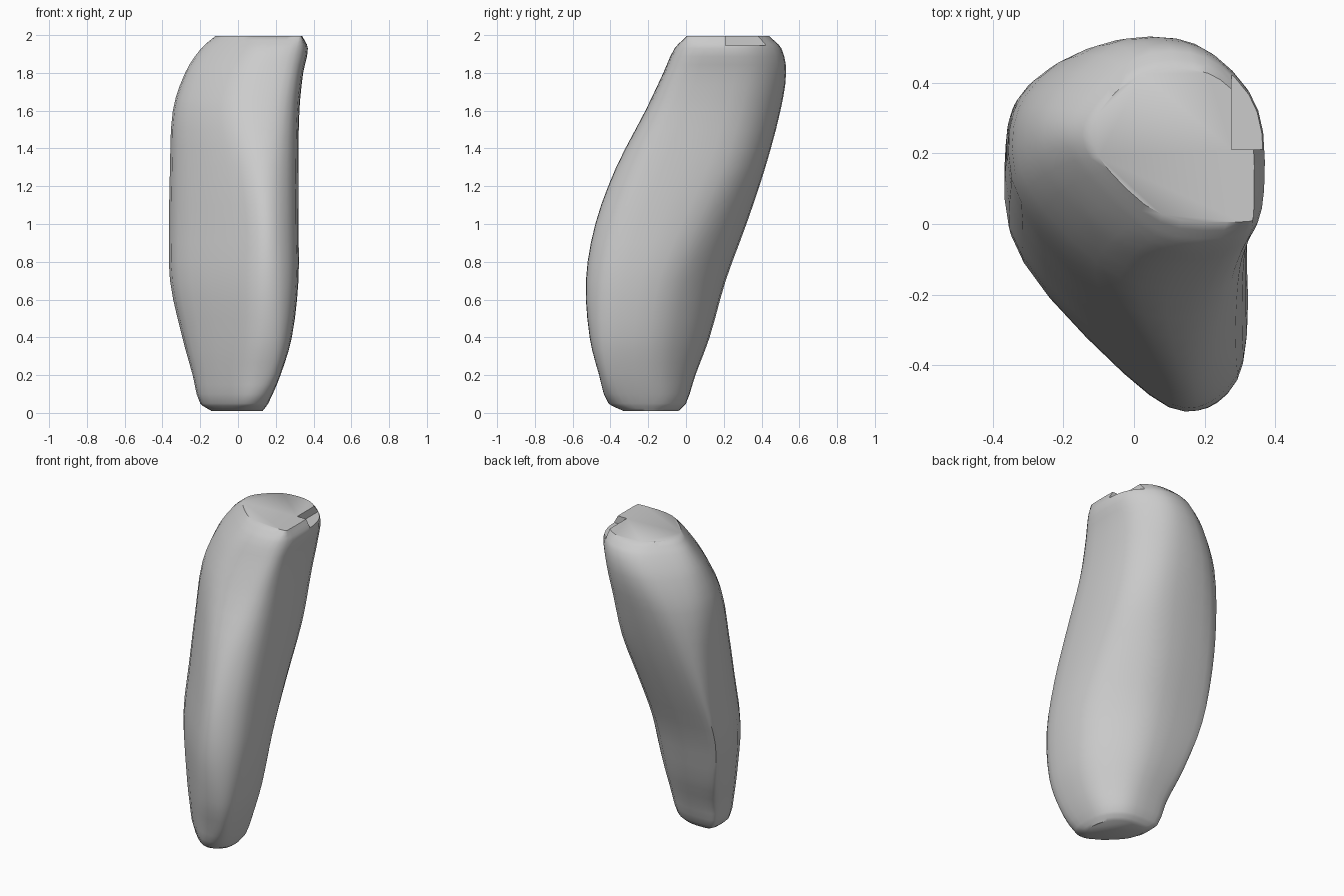
import bpy
import bmesh
import math
from mathutils import Vector

old = bpy.data.objects.get("Cube")
if old:
    bpy.data.objects.remove(old, do_unlink=True)

# Each level: height, then the extents along x, y and the two diagonals
LEVELS = [
    (0.01, -.14, .13, -.33, -.04, -.23, -.01, -.06, .29),
    (.05, -.2, .16, -.41, 0, -.275, .03, -.125, .36),
    (.2, -.24, .225, -.46, .05, -.3, .07, -.18, .45),
    (.4, -.295, .285, -.51, .125, -.315, .12, -.28, .51),
    (.7, -.36, .32, -.53, .21, -.32, .185, -.39, .525),
    (1.0, -.365, .32, -.48, .32, -.28, .285, -.455, .48),
    (1.3, -.36, .32, -.37, .42, -.235, .39, -.485, .4),
    (1.6, -.345, .325, -.215, .5, -.18, .455, -.48, .31),
    (1.8, -.28, .345, -.12, .53, -.09, .495, -.43, .27),
    (1.93, -.195, .37, -.06, .505, 0, .5, -.36, .25),
    (1.995, -.12, .34, .005, .44, .055, .465, -.3, .23),
]
CORNER_WEIGHT = 1.25
SEGMENT_STEPS = 4
LEVEL_STEPS = 3


def section(level):
    """Rounded eight-sided outline that touches all eight extents."""
    z, x0, x1, y0, y1, u0, u1, v0, v1 = level
    reach = [x1, u1, y1, -v0, -x0, -u0, -y0, v1]
    turn = math.pi / 4
    corners = []
    for i, near in enumerate(reach):
        far = reach[(i + 1) % 8]
        along = (far - near * math.cos(turn)) / math.sin(turn)
        a = i * turn
        corners.append(Vector((near * math.cos(a) - along * math.sin(a),
                               near * math.sin(a) + along * math.cos(a), z)))
    points = []
    for i, corner in enumerate(corners):
        start = (corners[i - 1] + corner) / 2
        end = (corner + corners[(i + 1) % 8]) / 2
        for k in range(SEGMENT_STEPS):
            t = k / SEGMENT_STEPS
            a, b, c = (1 - t) ** 2, 2 * t * (1 - t) * CORNER_WEIGHT, t * t
            points.append((start * a + corner * b + end * c) / (a + b + c))
    return points


def blend(i, t):
    """Smooth in-between outline from level i to the next one."""
    last = len(SECTIONS) - 1
    a, b = SECTIONS[i], SECTIONS[i + 1]
    before, after = SECTIONS[max(i - 1, 0)], SECTIONS[min(i + 2, last)]
    span = b[0].z - a[0].z
    result = []
    for p, q, r, s in zip(before, a, b, after):
        slope_q = (r - p) / (r.z - p.z) * span
        slope_r = (s - q) / (s.z - q.z) * span
        result.append(q * (2 * t**3 - 3 * t**2 + 1) + slope_q * (t**3 - 2 * t**2 + t)
                      + r * (3 * t**2 - 2 * t**3) + slope_r * (t**3 - t**2))
    return result


# Leaning body, lofted through the outlines
SECTIONS = [section(level) for level in LEVELS]
outlines = [blend(i, k / LEVEL_STEPS)
            for i in range(len(SECTIONS) - 1) for k in range(LEVEL_STEPS)]
outlines.append(SECTIONS[-1])

bm = bmesh.new()
rings = [[bm.verts.new(p) for p in outline] for outline in outlines]
count = len(rings[0])
for low, high in zip(rings, rings[1:]):
    for i in range(count):
        j = (i + 1) % count
        bm.faces.new((low[i], low[j], high[j], high[i]))
bm.faces.new(rings[-1])
bm.faces.new(rings[0][::-1])
bmesh.ops.recalc_face_normals(bm, faces=bm.faces[:])
mesh = bpy.data.meshes.new("leaning_body")
bm.to_mesh(mesh)
bm.free()
body = bpy.data.objects.new("leaning_body", mesh)
bpy.context.collection.objects.link(body)

# Plain grey surface
grey = bpy.data.materials.new("plain_grey")
grey.use_nodes = True
colour = (0.6, 0.6, 0.6, 1)
grey.diffuse_color = colour
grey.node_tree.nodes["Principled BSDF"].inputs["Base Color"].default_value = colour
mesh.materials.append(grey)

# Small step cut into the top rim
bpy.ops.mesh.primitive_cube_add(size=1, location=(.475, .41, 2.145))
cutter = bpy.context.object
cutter.name = "rim_notch_cutter"
cutter.scale = (.4, .4, .4)
cutter.hide_render = True
cutter.data.materials.append(grey)

bpy.ops.object.select_all(action="DESELECT")
body.select_set(True)
bpy.context.view_layer.objects.active = body
notch = body.modifiers.new("rim_notch", "BOOLEAN")
notch.operation = "DIFFERENCE"
notch.object = cutter
bpy.ops.object.modifier_apply(modifier=notch.name)
bpy.data.objects.remove(cutter, do_unlink=True)

bpy.ops.object.shade_smooth_by_angle(angle=math.radians(45))
